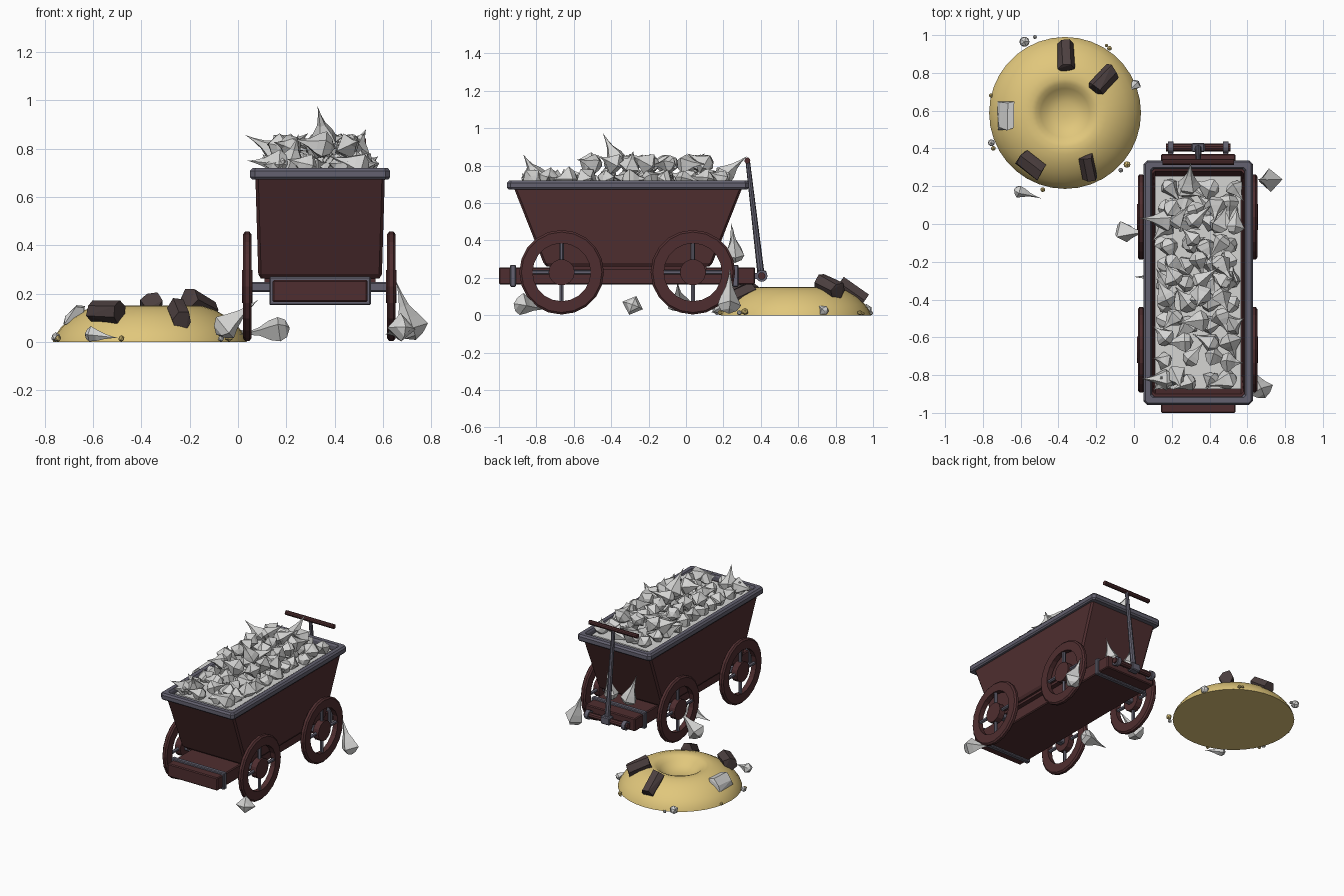
import bpy, bmesh, math, random
from mathutils import Vector, Matrix, Euler

if "Cube" in bpy.data.objects:
    bpy.data.objects.remove(bpy.data.objects["Cube"])

random.seed(7)
CX, CY = 0.34, -0.31            # cart centre
MX, MY = -0.365, 0.588          # sand mound centre


def mat(name, c):
    m = bpy.data.materials.new(name)
    m.diffuse_color = (*c, 1)
    m.use_nodes = True
    m.node_tree.nodes["Principled BSDF"].inputs["Base Color"].default_value = m.diffuse_color
    return m


BROWN = mat("dark_brown_wood", (0.078, 0.027, 0.029))
METAL = mat("grey_metal", (0.125, 0.12, 0.16))
STONE = mat("light_stone", (0.66, 0.66, 0.65))
DARK = mat("dark_stone", (0.072, 0.05, 0.05))
SAND = mat("sand", (0.75, 0.57, 0.20))


def finish(bm, name, m, smooth=False):
    bmesh.ops.recalc_face_normals(bm, faces=bm.faces[:])
    me = bpy.data.meshes.new(name)
    bm.to_mesh(me)
    bm.free()
    me.materials.append(m)
    for p in me.polygons:
        p.use_smooth = smooth
    o = bpy.data.objects.new(name, me)
    bpy.context.collection.objects.link(o)
    return o


def box(name, x, y, z, m, bevel=0.0):
    bm = bmesh.new()
    bmesh.ops.create_cube(bm, size=1)
    for v in bm.verts:
        v.co = [(r[0] + r[1]) / 2 + c * (r[1] - r[0]) for r, c in zip((x, y, z), v.co)]
    if bevel:
        bmesh.ops.bevel(bm, geom=bm.edges[:], offset=bevel, segments=1, affect='EDGES')
    return finish(bm, name, m)


def rod(name, a, b, r, m, sides=10, r2=None):
    a, b = Vector(a), Vector(b)
    bm = bmesh.new()
    bmesh.ops.create_cone(bm, cap_ends=True, segments=sides, radius1=r, radius2=r2 or r, depth=(b - a).length)
    rot = Vector((0, 0, 1)).rotation_difference(b - a).to_matrix().to_4x4()
    bm.transform(Matrix.Translation((a + b) / 2) @ rot)
    return finish(bm, name, m)


def loft(bm, rings, closed=False):
    n = len(rings[0])
    vs = [[bm.verts.new(p) for p in r] for r in rings]
    for i in range(len(vs) if closed else len(vs) - 1):
        a, b = vs[i], vs[(i + 1) % len(vs)]
        for k in range(n):
            bm.faces.new((a[k], a[(k + 1) % n], b[(k + 1) % n], b[k]))
    return vs


def rect(hx, hy, z, c=0.012):
    # rectangle with cut corners around the cart centre
    pts = [(hx, -hy + c), (hx, hy - c), (hx - c, hy), (-hx + c, hy),
           (-hx, hy - c), (-hx, -hy + c), (-hx + c, -hy), (hx - c, -hy)]
    return [(CX + x, CY + y, z) for x, y in pts]


# hollow tub, flaring along its length
bm = bmesh.new()
r = loft(bm, [rect(0.245, 0.435, 0.262), rect(0.256, 0.452, 0.28), rect(0.268, 0.61, 0.68),
              rect(0.24, 0.59, 0.68), rect(0.232, 0.50, 0.45)])
bm.faces.new(r[0])
bm.faces.new(r[-1])
finish(bm, "tub", BROWN)

# metal rim around the tub top
bm = bmesh.new()
loft(bm, [rect(0.282, 0.637, 0.672), rect(0.29, 0.647, 0.682, 0.02), rect(0.29, 0.647, 0.708, 0.02),
          rect(0.28, 0.637, 0.72), rect(0.252, 0.609, 0.72), rect(0.245, 0.602, 0.708),
          rect(0.245, 0.602, 0.672)], closed=True)
finish(bm, "tub_rim", METAL)

# chassis beam, plate and metal bands
box("chassis_beam", (0.143, 0.537), (-1.0, 0.37), (0.165, 0.256), BROWN, 0.006)
box("chassis_plate", (0.11, 0.57), (-0.73, 0.11), (0.245, 0.27), BROWN)
for n, y in (("front", -0.925), ("back", 0.265)):
    box(n + "_band", (0.13, 0.55), (y - 0.016, y + 0.016), (0.152, 0.27), METAL, 0.005)


# wheels: ring, hub and four spokes, on metal axles
def wheel(name, x, y, z=0.23):
    def ring(rad, xx, n=20):
        return [(xx, y + rad * math.cos(2 * math.pi * k / n), z + rad * math.sin(2 * math.pi * k / n)) for k in range(n)]
    bm = bmesh.new()
    w = 0.018
    loft(bm, [ring(0.155, x - w), ring(0.215, x - w), ring(0.226, x - w * .5), ring(0.226, x + w * .5),
              ring(0.215, x + w), ring(0.155, x + w)], closed=True)
    finish(bm, name + "_ring", BROWN)
    rod(name + "_hub", (x - 0.022, y, z), (x + 0.022, y, z), 0.07, BROWN, 14)
    for k in range(4):
        a = k * math.pi / 2
        d = Vector((0, math.cos(a), math.sin(a)))
        c = Vector((x, y, z))
        rod(name + "_spoke", c + d * 0.05, c + d * 0.165, 0.012, METAL, 6)


for yn, y in (("front", -0.665), ("back", 0.037)):
    for xn, x in (("left", 0.038), ("right", 0.635)):
        wheel(f"{yn}_{xn}_wheel", x, y)
    box(yn + "_axle", (0.04, 0.635), (y - 0.022, y + 0.022), (0.207, 0.247), METAL, 0.006)

# pull handle at the back
rod("handle_hinge", (0.17, 0.405, 0.21), (0.51, 0.405, 0.21), 0.02, BROWN)
for x in (0.195, 0.485):
    rod("hinge_collar", (x - 0.014, 0.405, 0.21), (x + 0.014, 0.405, 0.21), 0.031, METAL, 12)
    box("hinge_bracket", (x - 0.012, x + 0.012), (0.36, 0.405), (0.195, 0.225), METAL)
box("handle_socket", (0.305, 0.375), (0.38, 0.43), (0.185, 0.24), METAL, 0.006)
rod("handle_pole", (CX, 0.402, 0.21), (CX, 0.33, 0.825), 0.019, METAL, 8, 0.012)
rod("handle_grip", (0.15, 0.328, 0.827), (0.53, 0.328, 0.827), 0.016, BROWN)


# pointed stone: blunt pyramid back, wide girdle, concave taper to a spike
def spike(bm, base, tip, size, sides=4, bend=0.0):
    base, tip = Vector(base), Vector(tip)
    d = tip - base
    L = d.length
    q = Vector((0, 0, 1)).rotation_difference(d) @ Euler((0, 0, random.uniform(0, 3))).to_quaternion()
    rings = []
    for t, rad in ((-0.30, 0.62), (0.0, 1.0), (0.22, 0.72), (0.48, 0.33), (0.75, 0.12)):
        ring = []
        for k in range(sides):
            a = 2 * math.pi * k / sides
            j = rad * size * random.uniform(0.88, 1.08)
            z = t * L if t > 0 else t * size * 1.6
            ring.append(base + q @ Vector((j * math.cos(a) + bend * math.sin(math.pi * max(t, 0)), j * math.sin(a), z)))
        rings.append(ring)
    vs = loft(bm, rings)
    for ring, p in ((vs[0], base + q @ Vector((0, 0, -size * 0.75))), (vs[-1], tip)):
        c = bm.verts.new(p)
        for k in range(sides):
            bm.faces.new((ring[k], ring[(k + 1) % sides], c))


# stone load: flat fill, lower layer, upper heap and marked spikes
box("stone_fill", (0.112, 0.566), (-0.873, 0.254), (0.62, 0.70), STONE)
bm = bmesh.new()


def pile(x, y, z, lift):
    a = random.uniform(0, 6.28)
    L = random.uniform(0.09, 0.13)
    s = random.uniform(0.052, 0.066)
    tx = min(max(x + L * math.cos(a), 0.1), 0.58)
    ty = min(max(y + L * math.sin(a), -0.88), 0.27)
    spike(bm, (x, y, z), (tx, ty, z + random.uniform(-0.02, lift)), s, random.choice((4, 5, 5)))


for i in range(11):
    for j in range(4):
        pile(0.165 + j * 0.117 + random.uniform(-.02, .02), -0.82 + i * 0.102 + random.uniform(-.02, .02), 0.728, 0.05)
for i in range(7):
    for j in range(3):
        pile(0.2 + j * 0.125 + random.uniform(-.03, .03), -0.50 + i * 0.1 + random.uniform(-.02, .02), 0.81, 0.06)
for b, t in (((0.36, -0.37, 0.83), (0.33, -0.445, 0.975)), ((0.17, 0.02, 0.78), (0.03, 0.03, 0.857)),
             ((0.29, 0.2, 0.75), (0.30, 0.325, 0.85)), ((0.22, -0.8, 0.74), (0.25, -0.87, 0.86)),
             ((0.17, -0.82, 0.74), (0.04, -0.82, 0.75)), ((0.49, -0.3, 0.8), (0.53, -0.28, 0.88))):
    spike(bm, b, t, 0.062, 5)
finish(bm, "stone_pile", STONE)

# stones fallen on the ground and on the back of the beam
bm = bmesh.new()
for b, t, s in (((-0.055, -0.04, 0.06), (0.085, -0.045, 0.175), 0.062), ((0.17, -0.285, 0.052), (0.0, -0.28, 0.03), 0.06),
                ((0.72, 0.23, 0.055), (0.655, 0.235, 0.25), 0.066), ((0.675, -0.88, 0.055), (0.61, -0.74, 0.03), 0.062),
                ((0.27, 0.26, 0.32), (0.22, 0.24, 0.5), 0.055), ((0.41, 0.26, 0.32), (0.45, 0.25, 0.47), 0.055),
                ((-0.61, 0.175, 0.03), (-0.49, 0.135, 0.015), 0.035), ((0.01, 0.74, 0.025), (-0.03, 0.70, 0.06), 0.03)):
    spike(bm, b, t, s, 5 if s < 0.06 else 4)
for v in bm.verts:
    v.co.z = max(v.co.z, 0.002)
finish(bm, "fallen_stones", STONE)

# sand mound with crater, turned from a profile
bm = bmesh.new()
prof = [(0.402, 0), (0.393, 0.025), (0.368, 0.06), (0.325, 0.1), (0.27, 0.132), (0.22, 0.148), (0.18, 0.151),
        (0.155, 0.143), (0.13, 0.122), (0.1, 0.098), (0.06, 0.082), (0.02, 0.078)]
vs = loft(bm, [[(MX + q * math.cos(k * math.pi / 18), MY + q * math.sin(k * math.pi / 18), z) for k in range(36)] for q, z in prof])
bm.faces.new(vs[-1])
o = finish(bm, "sand_mound", SAND, True)
bm = bmesh.new()
bmesh.ops.create_circle(bm, cap_ends=True, segments=36, radius=0.402, matrix=Matrix.Translation((MX, MY, 0)))
bmesh.ops.reverse_faces(bm, faces=bm.faces[:])
finish(bm, "sand_mound_base", SAND)


# chunky boulders resting on the mound slope
def boulder(name, x, y, z, dims, spin, m, tilt=35):
    bm = bmesh.new()
    for sx in (-1, 1):
        for a in range(6):
            f = random.uniform(0.8, 1.05)
            bm.verts.new((sx * dims[0] / 2 * random.uniform(0.75, 1), f * dims[1] / 2 * math.cos(a * 1.047),
                          f * dims[2] / 2 * math.sin(a * 1.047) * 1.1))
    bmesh.ops.convex_hull(bm, input=bm.verts[:])
    out = Vector((x - MX, y - MY, 0)).normalized()
    lean = Matrix.Rotation(math.radians(tilt), 4, Vector((0, 0, 1)).cross(out))
    bm.transform(Matrix.Translation((x, y, z)) @ lean @ Matrix.Rotation(math.radians(spin), 4, 'Z'))
    finish(bm, name, m)


boulder("boulder_back", -0.36, 0.89, 0.125, (0.17, 0.10, 0.09), 92, DARK)
boulder("boulder_right", -0.16, 0.765, 0.155, (0.16, 0.10, 0.09), 45, DARK, 20)
boulder("boulder_front_right", -0.243, 0.30, 0.112, (0.15, 0.085, 0.09), 102, DARK, 25)
boulder("boulder_front_left", -0.545, 0.31, 0.125, (0.16, 0.115, 0.09), -38, DARK, 25)
boulder("boulder_pale", -0.677, 0.577, 0.11, (0.165, 0.12, 0.05), 88, STONE, 40)

# pebbles scattered around the mound
for x, y, s, m in ((-0.58, 0.965, 0.03, STONE), (-0.525, 0.99, 0.012, STONE), (-0.13, 0.93, 0.014, SAND),
                   (-0.145, 0.945, 0.01, SAND), (-0.757, 0.68, 0.012, SAND), (-0.755, 0.43, 0.02, STONE),
                   (-0.745, 0.40, 0.014, SAND), (-0.483, 0.182, 0.014, SAND), (-0.037, 0.315, 0.02, SAND),
                   (-0.07, 0.285, 0.014, STONE)):
    bm = bmesh.new()
    bmesh.ops.create_icosphere(bm, subdivisions=1, radius=s, matrix=Matrix.Translation((x, y, s)))
    finish(bm, "pebble", m)
